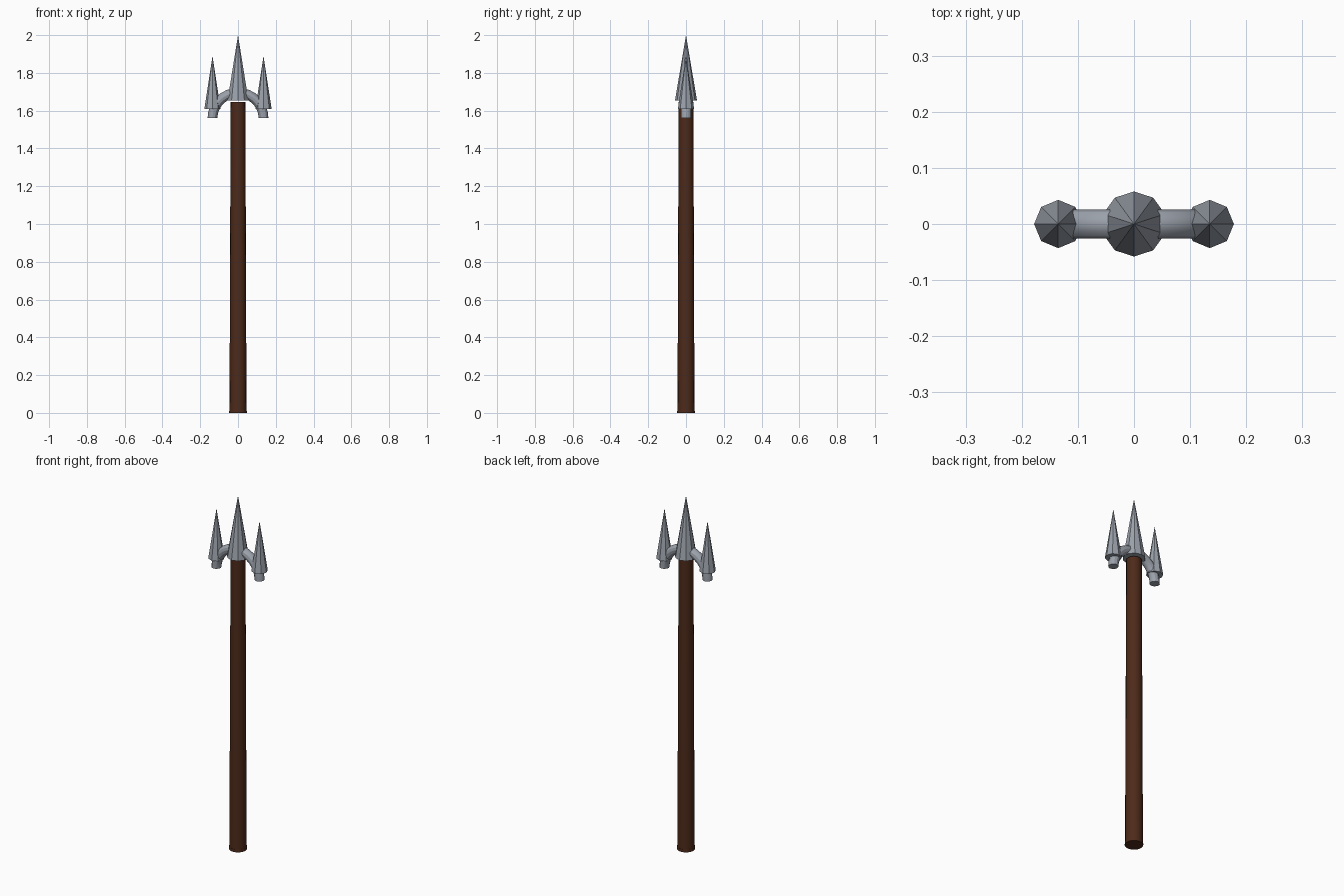
import bpy, math
from mathutils import Vector

if "Cube" in bpy.data.objects:
    bpy.data.objects.remove(bpy.data.objects["Cube"])


def material(name, rgb):
    m = bpy.data.materials.new(name)
    m.diffuse_color = (*rgb, 1)
    m.use_nodes = True
    m.node_tree.nodes["Principled BSDF"].inputs["Base Color"].default_value = m.diffuse_color
    return m


wood = material("dark_wood", (0.075, 0.023, 0.01))
steel = material("steel", (0.33, 0.36, 0.41))


def cone(name, x, z0, z1, r0, r1, sides, mat, turn=0.0):
    bpy.ops.mesh.primitive_cone_add(vertices=sides, radius1=r0, radius2=r1, depth=z1 - z0,
                                    location=(x, 0, (z0 + z1) / 2), rotation=(0, 0, turn))
    ob = bpy.context.object
    ob.name = name
    ob.data.materials.append(mat)
    return ob


# Tapered wooden shaft with a slim butt lip
shaft = cone("shaft", 0, 0.01, 1.647, 0.045, 0.039, 16, wood)
bpy.ops.object.shade_smooth_by_angle()
cone("butt_lip", 0, 0.0, 0.015, 0.047, 0.046, 16, wood)
bpy.ops.object.shade_smooth_by_angle()

# Faceted prongs
cone("centre_prong", 0, 1.655, 2.0, 0.058, 0, 10, steel)
for side, x in (("left", -0.135), ("right", 0.135)):
    cone(side + "_prong", x, 1.61, 1.89, 0.043, 0, 8, steel)

# Arched bar joining the prongs: half ring swept with a round section
R, r, steps, sides = 0.135, 0.026, 16, 12
verts, faces = [], []
for i in range(steps + 1):
    a = math.pi * i / steps
    out = Vector((math.cos(a), 0, math.sin(a)))
    for j in range(sides):
        b = 2 * math.pi * j / sides
        verts.append(Vector((0, 0, 1.56)) + out * (R + r * math.cos(b))
                     + Vector((0, r * math.sin(b), 0)))
for i in range(steps):
    for j in range(sides):
        k = (j + 1) % sides
        faces.append((i * sides + j, (i + 1) * sides + j, (i + 1) * sides + k, i * sides + k))
faces.append(tuple(range(sides)))
faces.append(tuple(reversed(range(steps * sides, (steps + 1) * sides))))
me = bpy.data.meshes.new("arched_bar")
me.from_pydata(verts, [], faces)
me.materials.append(steel)
bar = bpy.data.objects.new("arched_bar", me)
bpy.context.collection.objects.link(bar)
bpy.ops.object.select_all(action='DESELECT')
bar.select_set(True)
bpy.context.view_layer.objects.active = bar
bpy.ops.object.mode_set(mode='EDIT')
bpy.ops.mesh.select_all(action='SELECT')
bpy.ops.mesh.normals_make_consistent(inside=False)
bpy.ops.object.mode_set(mode='OBJECT')
bpy.ops.object.shade_smooth_by_angle()
